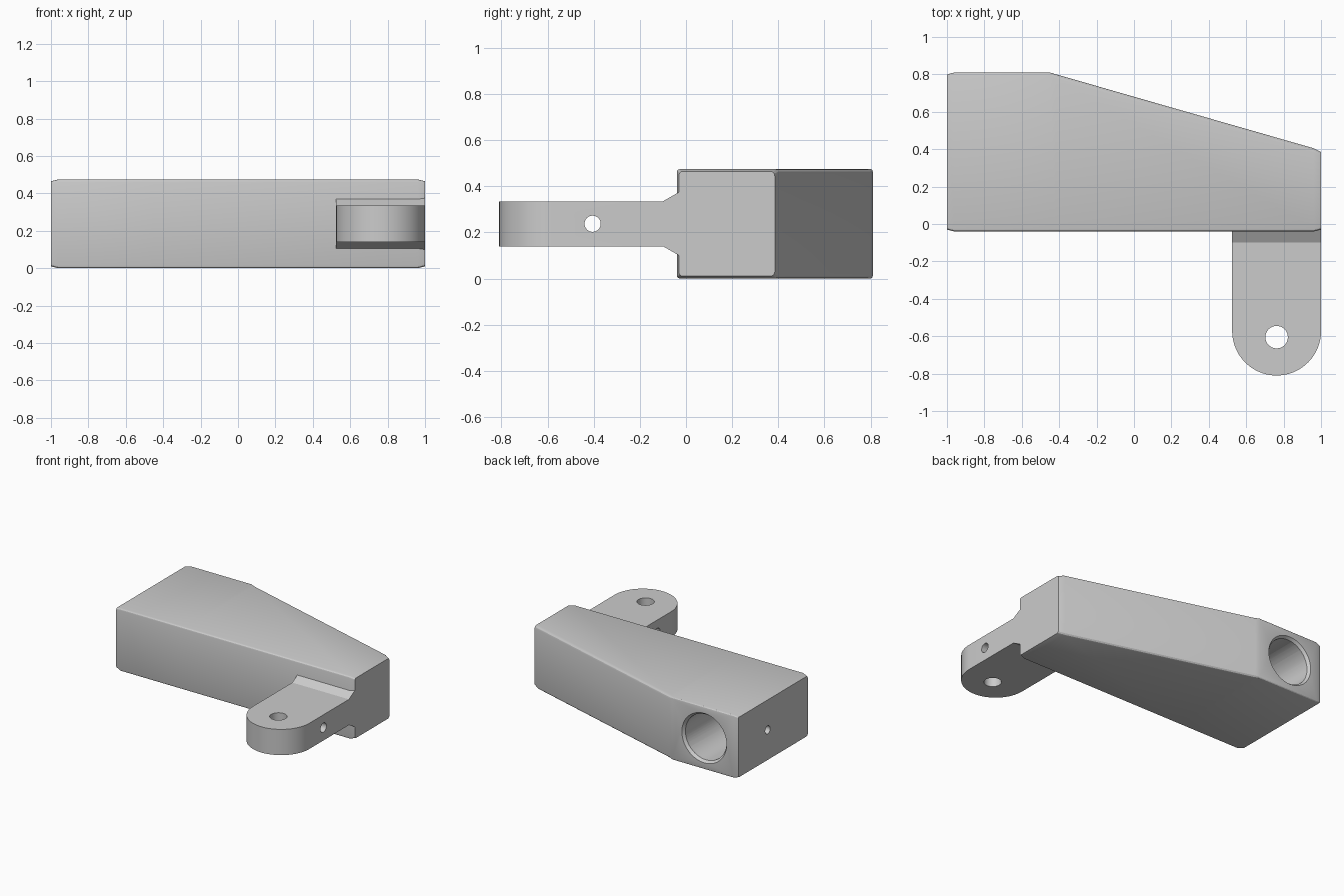
import bpy, bmesh, math
from mathutils import Matrix, Vector

old = bpy.data.objects.get("Cube")
if old:
    bpy.data.objects.remove(old, do_unlink=True)

grey = bpy.data.materials.new("plain grey")
grey.use_nodes = True
colour = (0.6, 0.6, 0.6, 1)
grey.diffuse_color = colour
grey.node_tree.nodes["Principled BSDF"].inputs["Base Color"].default_value = colour

MID = 0.2375  # height of the centre plane


def finish(bm, name):
    bmesh.ops.recalc_face_normals(bm, faces=bm.faces)
    mesh = bpy.data.meshes.new(name)
    bm.to_mesh(mesh)
    bm.free()
    mesh.materials.append(grey)
    ob = bpy.data.objects.new(name, mesh)
    bpy.context.collection.objects.link(ob)
    return ob


def loft(name, sections):
    """Skin a row of matching point rings and cap both ends."""
    bm = bmesh.new()
    rings = [[bm.verts.new(p) for p in ring] for ring in sections]
    n = len(rings[0])
    for a, b in zip(rings, rings[1:]):
        for i in range(n):
            j = (i + 1) % n
            bm.faces.new((a[i], a[j], b[j], b[i]))
    bm.faces.new(rings[0])
    bm.faces.new(rings[-1])
    return finish(bm, name)


def cutter(name, start, end, r1, r2=None):
    """Round cutter between two points, optionally tapered."""
    start, end = Vector(start), Vector(end)
    axis = end - start
    bm = bmesh.new()
    turn = Vector((0, 0, 1)).rotation_difference(axis).to_matrix().to_4x4()
    bmesh.ops.create_cone(bm, cap_ends=True, segments=64, radius1=r1,
                          radius2=r1 if r2 is None else r2, depth=axis.length,
                          matrix=Matrix.Translation((start + end) / 2) @ turn)
    ob = finish(bm, name)
    ob.hide_render = True
    ob.hide_set(True)
    return ob


def cut(ob, cutters):
    for c in cutters:
        mod = ob.modifiers.new(c.name, 'BOOLEAN')
        mod.operation = 'DIFFERENCE'
        mod.solver = 'EXACT'
        mod.object = c


def shade(ob):
    bpy.ops.object.select_all(action='DESELECT')
    ob.select_set(True)
    bpy.context.view_layer.objects.active = ob
    # apply the cuts so the sharp edges are marked on the final mesh
    for mod in list(ob.modifiers):
        bpy.ops.object.modifier_apply(modifier=mod.name)
    bpy.ops.object.shade_smooth_by_angle(angle=math.radians(25))


# Housing: rounded cross-sections along x, tapering in slightly at both ends
def housing_ring(x, back, inset, soft):
    y0, y1 = -0.04 + inset, back - inset
    z0, z1 = inset, 2 * MID - inset
    ring = []
    for k, (y, z, r) in enumerate(((y1, z1, soft), (y0, z1, 0.015),
                                   (y0, z0, 0.015), (y1, z0, soft))):
        cy = y - r if y == y1 else y + r
        cz = z - r if z == z1 else z + r
        for s in range(4):
            a = math.pi / 2 * (k + s / 3)
            ring.append((x, cy + r * math.cos(a), cz + r * math.sin(a)))
    return ring


housing = loft("housing", [housing_ring(*s) for s in (
    (-1, 0.81, 0.01, 0.008), (-0.96, 0.81, 0, 0.012), (-0.45, 0.81, 0, 0.012),
    (-0.42, 0.801, 0, 0.022), (0.96, 0.405, 0, 0.022), (1, 0.395, 0.01, 0.02))])
BX = -0.72
cut(housing, [
    cutter("bore_cutter", (BX, 0.15, MID), (BX, 0.9, MID), 0.172),
    cutter("bore_chamfer_cutter", (BX, 0.78, MID), (BX, 0.82, MID), 0.165, 0.195),
    cutter("set_screw_cutter", (-1.1, 0.45, MID), (BX, 0.45, MID), 0.03)])
shade(housing)

# Mounting tab: flat plate with a round end and two crossing holes
TX, TR = 0.7625, 0.2375
outline = [(TX - TR, -0.1)]
for i in range(49):
    a = math.pi * (1 + i / 48)
    outline.append((TX + TR * math.cos(a), -0.5725 + TR * math.sin(a)))
outline.append((TX + TR, -0.1))
tab = loft("mounting_tab", [[(x, y, z) for x, y in outline] for z in (0.14, 0.335)])
cut(tab, [
    cutter("pin_hole_cutter", (TX, -0.605, 0), (TX, -0.605, 0.5), 0.06),
    cutter("cross_hole_cutter", (0.4, -0.405, MID), (1.1, -0.405, MID), 0.035)])
shade(tab)

# Flared root joining the tab to the housing
root = ((-0.1, 0.14), (-0.03, 0.1), (-0.03, 0.375), (-0.1, 0.335))
loft("tab_root", [[(x, y, z) for y, z in root] for x in (TX - TR, TX + TR)])
